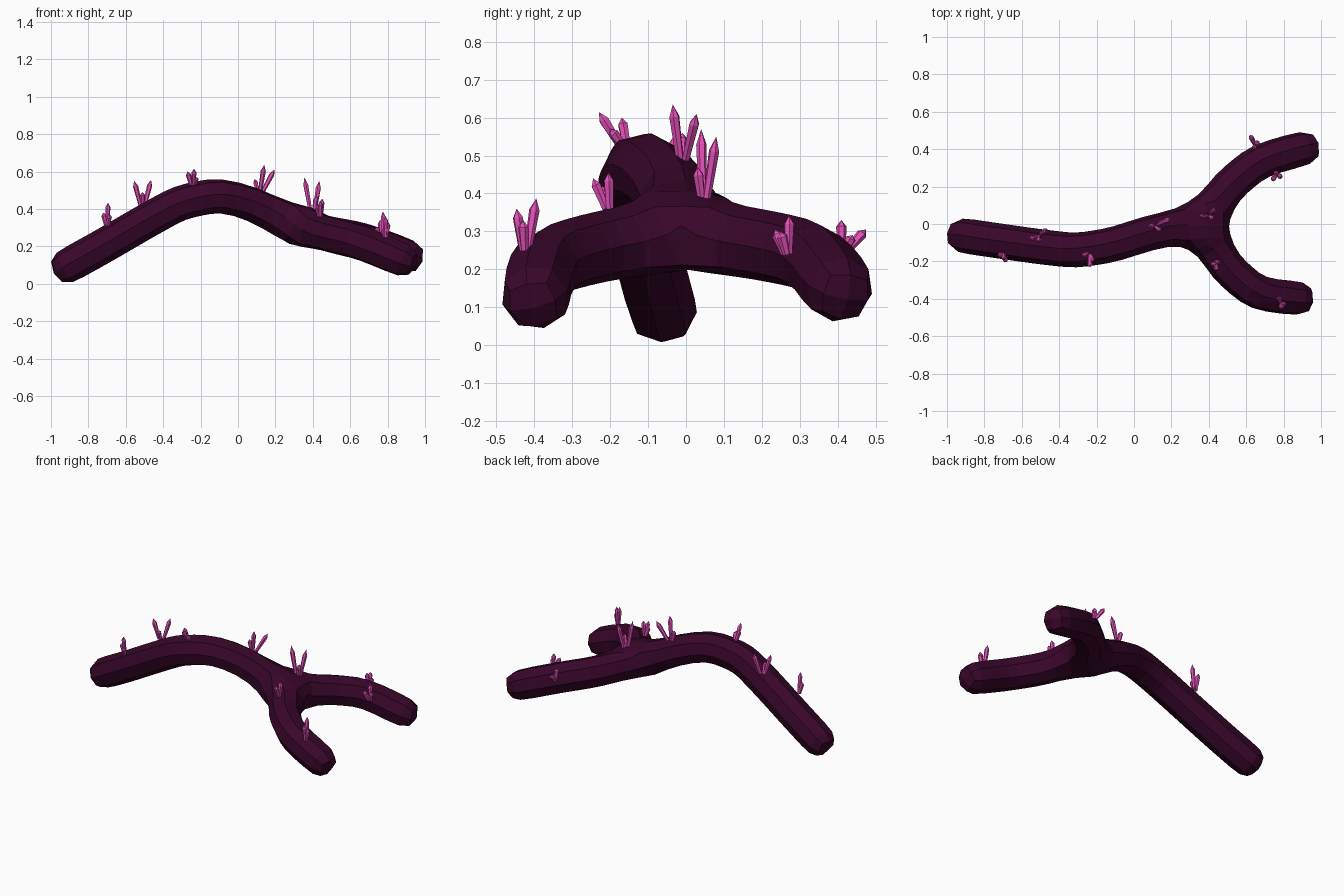
import bpy, bmesh
from mathutils import Vector

if "Cube" in bpy.data.objects:
    bpy.data.objects.remove(bpy.data.objects["Cube"])


def material(name, rgb):
    m = bpy.data.materials.new(name)
    m.diffuse_color = (*rgb, 1)
    m.use_nodes = True
    m.node_tree.nodes["Principled BSDF"].inputs["Base Color"].default_value = m.diffuse_color
    return m


bark = material("dark_bark", (0.04, 0.002, 0.022))
pink = material("pink_crystal", (0.8, 0.08, 0.5))

# Forked branch: skeleton skinned to square tubes, then rounded to eight sides
trunk = [(-.995, -.05, .05), (-.74, -.088, .19), (-.5, -.122, .33), (-.31, -.143, .435),
         (-.1, -.11, .478), (.08, -.045, .43), (.23, -.015, .345), (.36, -.005, .295)]
fork_back = [(.5, .2, .265), (.67, .34, .235), (1.0, .43, .115)]
fork_front = [(.49, -.23, .26), (.66, -.375, .22), (.965, -.407, .092)]

verts = trunk + fork_back + fork_front
j, n = len(trunk) - 1, len(trunk)
edges = [(i, i + 1) for i in range(j)]
for start in (n, n + len(fork_back)):
    edges += [(j, start), (start, start + 1), (start + 1, start + 2)]
me = bpy.data.meshes.new("branch")
me.from_pydata(verts, edges, [])
branch = bpy.data.objects.new("branch", me)
bpy.context.collection.objects.link(branch)
me.materials.append(bark)
skin = branch.modifiers.new("Skin", 'SKIN')
skin.branch_smoothing = 0.3
for i, v in enumerate(me.skin_vertices[0].data):
    r = {j - 1: .112, j: .118}.get(i, .102)  # thicker at the fork
    v.radius = (r, r)
sub = branch.modifiers.new("Round", 'SUBSURF')
sub.levels = sub.render_levels = 1

# Crystal clusters: base point, then the tip of each crystal
clusters = [
    [(-.70, -.155, .31), (-.695, -.185, .435), (-.72, -.17, .38), (-.685, -.2, .37)],
    [(-.51, -.06, .42), (-.555, -.08, .55), (-.465, -.03, .555), (-.51, -.09, .49)],
    [(-.24, -.15, .52), (-.235, -.23, .615), (-.27, -.17, .6), (-.22, -.2, .57)],
    [(.11, -.01, .49), (.14, -.035, .635), (.195, .028, .61), (.09, -.01, .56)],
    [(.40, .045, .38), (.355, .04, .57), (.435, .08, .55), (.42, .03, .47)],
    [(.44, -.2, .36), (.44, -.245, .44), (.45, -.205, .455), (.42, -.22, .42)],
    [(.785, -.425, .25), (.775, -.395, .387), (.79, -.447, .36), (.805, -.43, .33)],
    [(.655, .41, .25), (.62, .475, .305), (.64, .41, .33), (.66, .44, .29)],
    [(.765, .27, .24), (.76, .272, .342), (.74, .235, .305), (.785, .25, .3)],
]


def crystal(bm, base, tip, r):
    # Six-sided shaft that flares slightly, closed by a point
    axis = tip - base
    rot = axis.to_track_quat('Z', 'Y')
    rings = []
    for t, s in ((0, .75), (.78, 1)):
        rings.append([bm.verts.new(base + axis * t + rot @ Vector(
            (r * s * c, r * s * d, 0))) for c, d in
            ((1, 0), (.5, .87), (-.5, .87), (-1, 0), (-.5, -.87), (.5, -.87))])
    top = bm.verts.new(tip)
    low, high = rings
    bm.faces.new(low[::-1])
    for i in range(6):
        k = (i + 1) % 6
        bm.faces.new((low[i], low[k], high[k], high[i]))
        bm.faces.new((high[i], high[k], top))


for i, (base, *tips) in enumerate(clusters):
    base = Vector(base)
    bm = bmesh.new()
    for tip in tips:
        tip = Vector(tip)
        # spread the roots slightly toward each tip
        root = base + Vector(((tip.x - base.x) * .25, (tip.y - base.y) * .25, 0))
        crystal(bm, root, tip, .014)
    cm = bpy.data.meshes.new(f"crystal_cluster_{i + 1}")
    bm.to_mesh(cm)
    bm.free()
    cm.materials.append(pink)
    bpy.context.collection.objects.link(bpy.data.objects.new(cm.name, cm))
